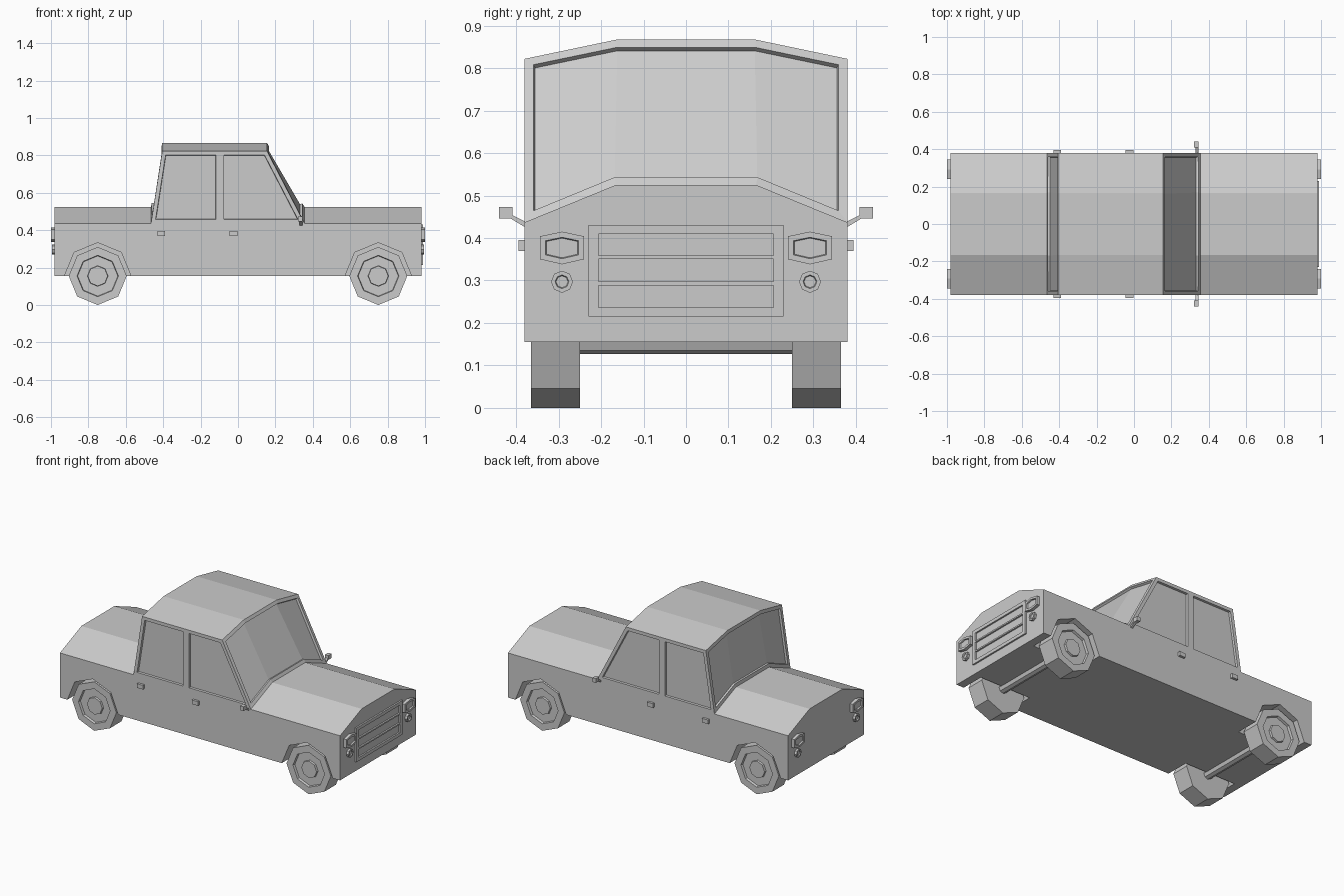
import bpy, bmesh, math
from mathutils import Vector

if "Cube" in bpy.data.objects:
    bpy.data.objects.remove(bpy.data.objects["Cube"])


def finish(bm, name, mirror=()):
    bmesh.ops.recalc_face_normals(bm, faces=bm.faces[:])
    me = bpy.data.meshes.new(name)
    bm.to_mesh(me)
    bm.free()
    ob = bpy.data.objects.new(name, me)
    bpy.context.collection.objects.link(ob)
    if mirror:
        m = ob.modifiers.new("Mirror", 'MIRROR')
        m.use_axis = ['X' in mirror, 'Y' in mirror, False]
        m.use_clip = False
        m.use_mirror_merge = False
    return ob


def prism(name, pts, axis, a, b, steps=(), mirror=()):
    """Extrude a 2D outline from a to b along X or Y; steps = insets on the b cap."""
    def place(p, d):
        return (d, p[0], p[1]) if axis == 'X' else (p[0], d, p[1])
    bm = bmesh.new()
    va = [bm.verts.new(place(p, a)) for p in pts]
    vb = [bm.verts.new(place(p, b)) for p in pts]
    bm.faces.new(va)
    cap = bm.faces.new(vb)
    n = len(pts)
    for i in range(n):
        j = (i + 1) % n
        bm.faces.new((va[i], va[j], vb[j], vb[i]))
    bmesh.ops.recalc_face_normals(bm, faces=bm.faces[:])
    for t, d in steps:
        bmesh.ops.inset_region(bm, faces=[cap], thickness=t, depth=d, use_even_offset=True)
    return finish(bm, name, mirror)


def ngon(cx, cz, rx, rz, n):
    return [(cx + rx * math.sin(2 * math.pi * i / n), cz + rz * math.cos(2 * math.pi * i / n))
            for i in range(n)]


def rect(a, b, c, d):
    return [(a, c), (b, c), (b, d), (a, d)]


# Body: constant cross-section with a chamfered top
body = prism("body", [(-.38, .155), (.38, .155), (.38, .437), (.165, .525),
                      (-.165, .525), (-.38, .437)], 'X', -.98, .98)

# Wheel arches cut from the body
for sx in (-1, 1):
    for sy in (-1, 1):
        cut = prism("arch_cutter", ngon(sx * .75, .155, .178, .178, 8), 'Y', sy * .23, sy * .5)
        cut.hide_render = True
        cut.hide_viewport = True
        cut.display_type = 'WIRE'
        mod = body.modifiers.new("arch", 'BOOLEAN')
        mod.operation = 'DIFFERENCE'
        mod.object = cut

# Cabin: lofted shell with recessed windows
bm = bmesh.new()
low, high = [], []
for y, z0, z1 in ((-.38, .437, .822), (-.165, .525, .867), (.165, .525, .867), (.38, .437, .822)):
    low.append([bm.verts.new((x, y, z0)) for x in (-.465, -.097, .355)])
    high.append([bm.verts.new((x, y, z1)) for x in (-.405, -.097, .155)])
rear, front, sides = [], [], []
for i in range(3):
    for k in range(2):
        bm.faces.new((high[i][k], high[i][k + 1], high[i + 1][k + 1], high[i + 1][k]))
    for k, group in ((0, rear), (2, front)):
        group.append(bm.faces.new((low[i][k], low[i + 1][k], high[i + 1][k], high[i][k])))
for i in (0, 3):
    for k in range(2):
        sides.append([bm.faces.new((low[i][k], low[i][k + 1], high[i][k + 1], high[i][k]))])
bmesh.ops.recalc_face_normals(bm, faces=bm.faces[:])
bm.normal_update()
if bm.faces[0].normal.z < 0:
    bmesh.ops.reverse_faces(bm, faces=bm.faces[:])
for group in [rear, front] + sides:
    for t, d in ((.021, 0), (.002, -.013)):
        bmesh.ops.inset_region(bm, faces=group, thickness=t, depth=d,
                               use_boundary=True, use_even_offset=True)
finish(bm, "cabin")

# Wheels with stepped rims, and axles
prism("wheels", ngon(.75, .155, .155, .155, 8), 'Y', .25, .365,
      ((.041, 0), (.003, -.015), (.048, 0), (.002, .012)), "XY")
prism("axles", ngon(.75, .155, .028, .028, 8), 'Y', -.26, .26, (), "X")

# Head and tail lights, with small round lamps below
prism("main_lights", [(.24, .35), (.292, .338), (.344, .35), (.344, .404), (.292, .415), (.24, .404)]
      , 'X', .975, 1.0, ((.013, 0), (.002, -.008)), "XY")
prism("small_lamps", ngon(.292, .297, .026, .026, 8), 'X', .975, .995,
      ((.009, 0), (.002, -.006)), "XY")

# Front grille: frame posts and horizontal bars
prism("grille_posts", rect(.206, .23, .215, .431), 'X', .975, .99, (), "Y")
for z0, z1 in ((.215, .236), (.288, .297), (.35, .359), (.41, .431)):
    prism("grille_bar", rect(-.206, .206, z0, z1), 'X', .975, .99)

# Door handles
for x in (-.41, -.025):
    prism("door_handles", rect(x - .021, x + .021, .369, .395), 'Y', .375, .395, (), "Y")

# Side mirrors on sloping arms
prism("mirror_arms", [(.375, .423), (.415, .447), (.415, .457), (.375, .437)],
      'X', .328, .344, (), "Y")
prism("mirrors", rect(.409, .44, .446, .473), 'X', .322, .346, (), "Y")
